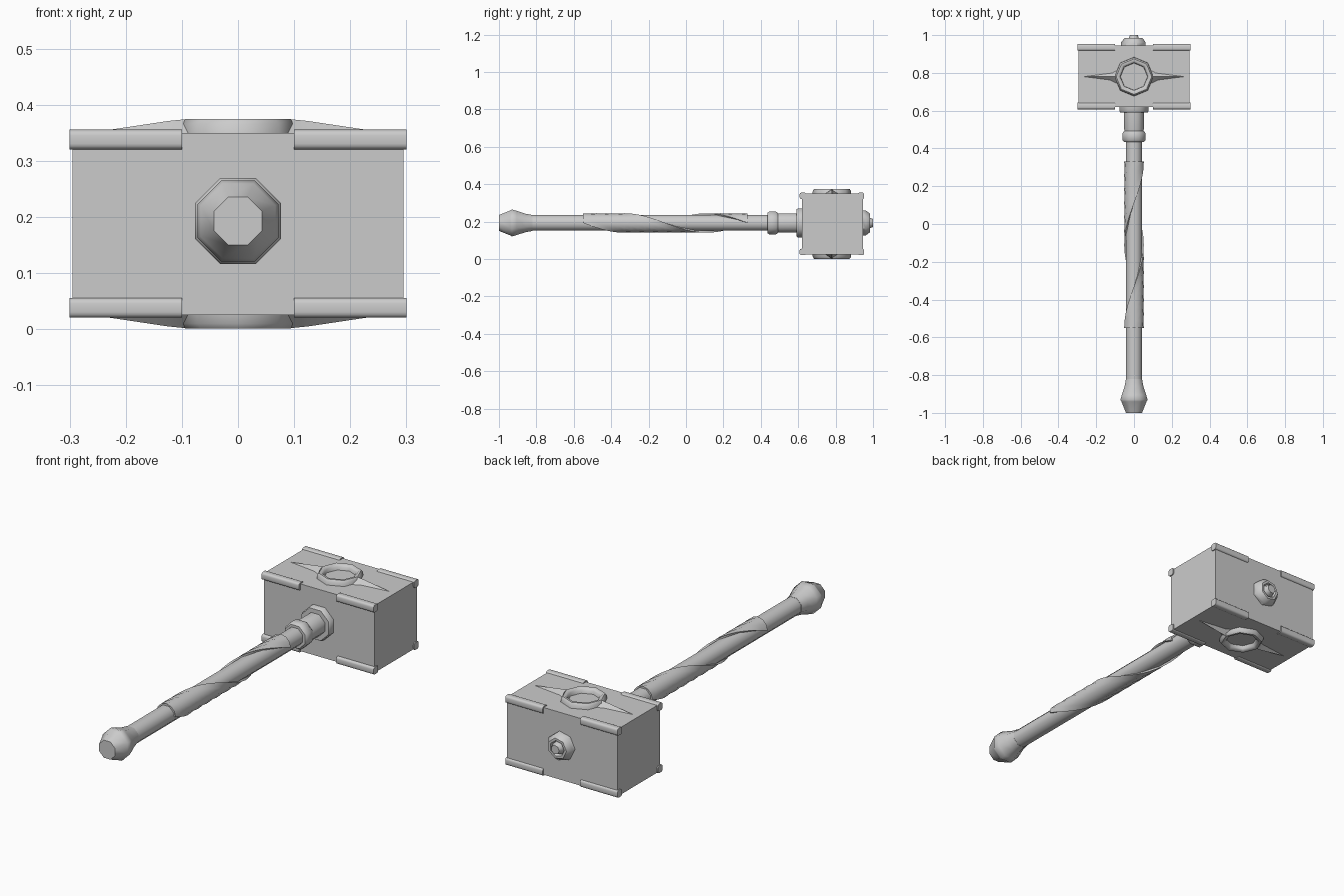
import bpy, bmesh, math
from mathutils import Matrix, Vector

cube = bpy.data.objects.get("Cube")
if cube:
    bpy.data.objects.remove(cube, do_unlink=True)

steel = bpy.data.materials.new("grey steel")
steel.use_nodes = True
GREY = (0.6, 0.6, 0.6, 1)
steel.diffuse_color = GREY
steel.node_tree.nodes["Principled BSDF"].inputs["Base Color"].default_value = GREY

MID_Z = 0.188     # head centre height
AXIS_Z = 0.193    # handle axis height
HEAD_Y = 0.78


def finish(name, bm, angle=50):
    bmesh.ops.recalc_face_normals(bm, faces=bm.faces)
    mesh = bpy.data.meshes.new(name)
    bm.to_mesh(mesh)
    bm.free()
    ob = bpy.data.objects.new(name, mesh)
    bpy.context.collection.objects.link(ob)
    mesh.materials.append(steel)
    bpy.ops.object.select_all(action='DESELECT')
    ob.select_set(True)
    bpy.context.view_layer.objects.active = ob
    bpy.ops.object.shade_smooth_by_angle(angle=math.radians(angle))
    return ob


def box(name, lo, hi, bevel=0):
    bm = bmesh.new()
    lo, hi = Vector(lo), Vector(hi)
    bmesh.ops.create_cube(bm, size=1, matrix=Matrix.Translation((lo + hi) / 2)
                          @ Matrix.Diagonal((*(hi - lo), 1)))
    if bevel:   # round only the edges running along x
        edges = [e for e in bm.edges
                 if abs((e.verts[0].co - e.verts[1].co).x) > 0.01]
        bmesh.ops.bevel(bm, geom=edges, offset=bevel, segments=3,
                        profile=0.5, affect='EDGES')
    return finish(name, bm)


def lathe(name, profile, place, sides=8, closed=False, phase=0.5):
    """Turn (radius, height) points round local z, then place the result."""
    bm = bmesh.new()
    rings = []
    for r, h in profile:
        turn = [2 * math.pi * (i + phase) / sides for i in range(sides)]
        rings.append([bm.verts.new(place @ Vector((r * math.cos(a), r * math.sin(a), h)))
                      for a in turn])
    pairs = list(zip(rings, rings[1:]))
    if closed:
        pairs.append((rings[-1], rings[0]))
    else:
        bm.faces.new(rings[0])
        bm.faces.new(rings[-1])
    for a, b in pairs:
        for i in range(sides):
            j = (i + 1) % sides
            bm.faces.new((a[i], a[j], b[j], b[i]))
    return finish(name, bm)


# Local z runs along the handle, towards the head
along_y = Matrix.Translation((0, 0, AXIS_Z)) @ Matrix.Rotation(-math.pi / 2, 4, 'X')

# Head block
box("head_block", (-0.295, 0.62, 0.025), (0.295, 0.945, 0.35))

# Rounded guards on the long edges of the head
for sx, side in ((-1, "right"), (1, "left")):
    for sy, end in ((-1, "front"), (1, "back")):
        for sz, level in ((-1, "lower"), (1, "upper")):
            c = Vector((sx * 0.2, HEAD_Y + sy * 0.155, MID_Z + sz * 0.15))
            half = Vector((0.1, 0.0175, 0.0175))
            box(f"{level}_{end}_{side}_guard", c - half, c + half, 0.01)

# Raised ring and tapering spikes on the top and bottom of the head
for s, level in ((1, "top"), (-1, "bottom")):
    place = Matrix.Translation((0, HEAD_Y, MID_Z)) @ Matrix.Diagonal((1, 1, s, 1))
    lathe(f"{level}_ring", [(0.104, 0.155), (0.102, 0.178), (0.094, 0.187),
                            (0.083, 0.187), (0.073, 0.178), (0.071, 0.155)],
          place, closed=True, phase=0)
    for sx, side in ((-1, "right"), (1, "left")):
        bm = bmesh.new()
        inner = [bm.verts.new(place @ Vector((sx * 0.085, y, z)))
                 for y, z in ((-0.045, 0.155), (0, 0.187), (0.045, 0.155))]
        middle = [bm.verts.new(place @ Vector((sx * 0.125, y, z)))
                  for y, z in ((-0.024, 0.155), (0, 0.183), (0.024, 0.155))]
        tip = bm.verts.new(place @ Vector((sx * 0.265, 0, 0.162)))
        for i in range(3):
            j = (i + 1) % 3
            bm.faces.new((inner[i], inner[j], middle[j], middle[i]))
            bm.faces.new((middle[i], middle[j], tip))
        bm.faces.new(inner)
        finish(f"{level}_{side}_spike", bm, 25)

# Handle shaft and flared pommel
lathe("handle_shaft", [(0.045, -0.86), (0.045, 0.5)], along_y)
lathe("pommel", [(0.046, -1.0), (0.072, -0.94), (0.078, -0.93), (0.07, -0.905),
                 (0.054, -0.86), (0.046, -0.82)], along_y)

# Collars between handle and head
lathe("lower_collar", [(0.058, 0.435), (0.066, 0.445), (0.066, 0.48),
                       (0.058, 0.492)], along_y)
lathe("neck", [(0.05, 0.48), (0.056, 0.5), (0.056, 0.6)], along_y)
lathe("upper_collar", [(0.078, 0.59), (0.083, 0.597), (0.083, 0.63)], along_y)

# Stud on the back of the head
lathe("back_stud", [(0.068, 0.935), (0.068, 0.962), (0.05, 0.985), (0.038, 0.985),
                    (0.032, 0.972), (0.022, 1.0)], along_y, sides=7)

# Strip wound round the handle
bm = bmesh.new()
STEPS, ARC = 24, 6
rows = []
for k in range(STEPS + 1):
    t = k / STEPS
    centre = -math.pi / 2 + 2 * math.pi * t
    row = []
    for r in (0.052, 0.04):
        for i in range(ARC + 1):
            a = centre + math.pi * (i / ARC - 0.5)
            row.append(bm.verts.new(along_y @ Vector(
                (r * math.cos(a), r * math.sin(a), -0.55 + 0.88 * t))))
    # order the inner arc backwards so the row is a loop
    rows.append(row[:ARC + 1] + row[ARC + 1:][::-1])
count = len(rows[0])
for a, b in zip(rows, rows[1:]):
    for i in range(count):
        j = (i + 1) % count
        bm.faces.new((a[i], a[j], b[j], b[i]))
bm.faces.new(rows[0])
bm.faces.new(rows[-1])
finish("handle_wrap", bm)
